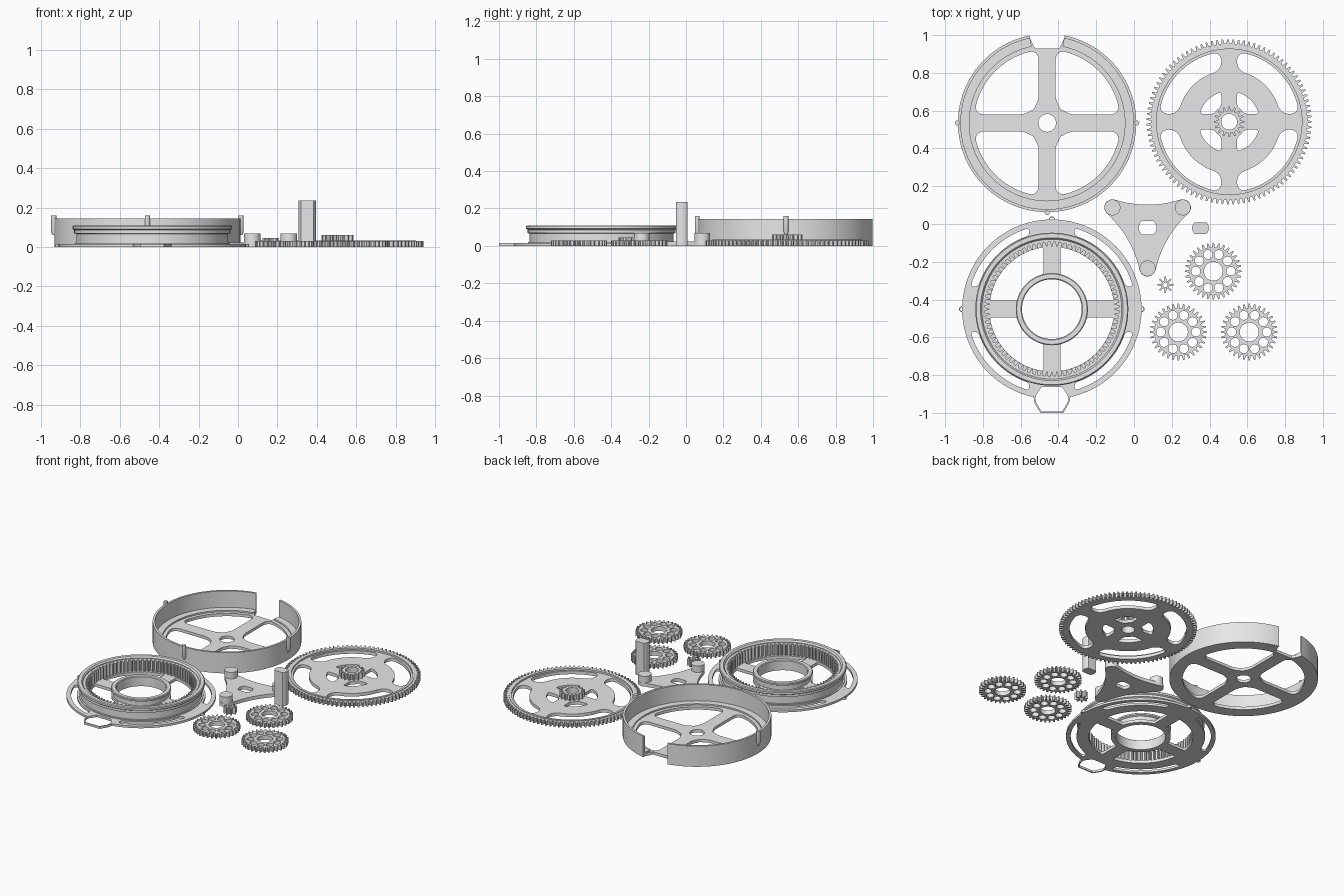
import bpy, bmesh
from math import sin, cos, asin, pi, radians, hypot, atan2, sqrt

cube = bpy.data.objects.get("Cube")
if cube:
    bpy.data.objects.remove(cube)

grey = bpy.data.materials.new("light grey plastic")
grey.use_nodes = True
grey.diffuse_color = (0.8, 0.8, 0.8, 1)
grey.node_tree.nodes["Principled BSDF"].inputs["Base Color"].default_value = grey.diffuse_color


# ---- outline helpers -------------------------------------------------
def polar(r, a):
    return (r * cos(a), r * sin(a))


def arc(r, start, end, n, cx=0, cy=0):
    pts = [polar(r, start + (end - start) * i / n) for i in range(n + 1)]
    return [(x + cx, y + cy) for x, y in pts]


def circle(r, n=96, cx=0, cy=0):
    return arc(r, 0, 2 * pi, n, cx, cy)[:-1]


def gear(teeth, root, tip):
    step = 2 * pi / teeth
    shape = ((-0.3, root), (-0.13, tip), (0.13, tip), (0.3, root))
    return [polar(r, (t + f) * step) for t in range(teeth) for f, r in shape]


def flatted(r, flat):
    """Circle with two flats facing front and back."""
    return [(x, max(-flat, min(flat, y))) for x, y in circle(r, 48)]


def windows(r0, r1, w, fillet):
    """Four rounded openings between spokes of half width w."""
    def point(r, side, inset):
        half = pi / 4 - asin(w / r)
        return (r, side * (half - min(inset / r, half * 0.98)))
    quarter = []
    for side, order in ((-1, 1), (1, -1)):
        inner = [(r0 + fillet * (1 - cos(t)), fillet * (1 - sin(t)))
                 for t in [pi / 2 * i / 6 for i in range(7)]]
        outer = [(r1 - (r - r0), inset) for r, inset in reversed(inner)]
        edge = [point(r, side, inset) for r, inset in inner + outer]
        if order == 1:
            quarter += edge
            a = edge[-1][1]
            quarter += [(r1, a * (1 - 2 * i / 16)) for i in range(1, 16)]
        else:
            quarter += edge[::-1]
            a = edge[0][1]
            quarter += [(r0, a * (1 - 2 * i / 16)) for i in range(1, 16)]
    return [[polar(r, a + pi / 4 + k * pi / 2) for r, a in quarter] for k in range(4)]


# ---- solid helpers ---------------------------------------------------
def finish(name, mesh, at):
    bm = bmesh.new()
    bm.from_mesh(mesh)
    bmesh.ops.remove_doubles(bm, verts=bm.verts, dist=0.0002)
    bmesh.ops.recalc_face_normals(bm, faces=bm.faces)
    bm.to_mesh(mesh)
    bm.free()
    mesh.materials.clear()
    mesh.materials.append(grey)
    ob = bpy.data.objects.new(name, mesh)
    ob.location = (at[0], at[1], 0)
    bpy.context.collection.objects.link(ob)
    bpy.ops.object.select_all(action="DESELECT")
    ob.select_set(True)
    bpy.context.view_layer.objects.active = ob
    bpy.ops.object.shade_smooth_by_angle(angle=radians(30))
    return ob


def plate(name, at, z0, z1, *outlines):
    """Extrude a flat outline; further outlines inside it become holes."""
    curve = bpy.data.curves.new(name, "CURVE")
    curve.dimensions = "2D"
    curve.fill_mode = "BOTH"
    curve.extrude = (z1 - z0) / 2
    for pts in outlines:
        spline = curve.splines.new("POLY")
        spline.points.add(len(pts) - 1)
        for p, (x, y) in zip(spline.points, pts):
            p.co = (x, y, 0, 1)
        spline.use_cyclic_u = True
    helper = bpy.data.objects.new(name + " outline", curve)
    bpy.context.collection.objects.link(helper)
    graph = bpy.context.evaluated_depsgraph_get()
    mesh = bpy.data.meshes.new_from_object(helper.evaluated_get(graph))
    bpy.data.objects.remove(helper)
    for v in mesh.vertices:
        v.co.z += (z0 + z1) / 2
    return finish(name, mesh, at)


def lathe(name, at, profile, start=0, end=2 * pi, n=96):
    """Turn a closed (radius, height) profile; part turns get end caps."""
    bm = bmesh.new()
    rings = [[bm.verts.new((*polar(r, a), z)) for r, z in profile]
             for a in [start + (end - start) * i / n for i in range(n + 1)]]
    m = len(profile)
    for a, b in zip(rings, rings[1:]):
        for j in range(m):
            k = (j + 1) % m
            bm.faces.new((a[j], b[j], b[k], a[k]))
    if end - start < 2 * pi - 0.01:
        bm.faces.new(rings[0])
        bm.faces.new(rings[-1])
    mesh = bpy.data.meshes.new(name)
    bm.to_mesh(mesh)
    bm.free()
    return finish(name, mesh, at)


# ---- drum housing: spoked floor, open wall, outer pegs ---------------
drum = (-0.46, 0.535)
gap = radians(12)
notched = arc(0.472, pi / 2 + gap, pi * 2.5 - gap, 96) + [(0.065, 0.395), (-0.065, 0.395)]
plate("housing_floor", drum, 0, 0.02, notched, circle(0.047, 32),
      *windows(0.1, 0.388, 0.045, 0.05))
lathe("housing_wall", drum,
      [(0.472, 0.0), (0.472, 0.145), (0.457, 0.145), (0.457, 0.03), (0.412, 0.03), (0.412, 0.0)],
      pi / 2 + gap * 0.95, pi * 2.5 - gap * 0.95)
for name, a in (("left", 0), ("right", pi), ("front", -pi / 2)):
    x, y = polar(0.475, a)
    lathe(name + "_housing_peg", (drum[0] + x, drum[1] + y),
          [(0.0, 0.06), (0.006, 0.06), (0.013, 0.075), (0.013, 0.16), (0.0, 0.16)], n=20)

# ---- large spur gear with sun pinion ---------------------------------
wheel = (0.504, 0.541)
plate("large_gear_rim", wheel, 0, 0.03, gear(95, 0.414, 0.437), circle(0.385))
plate("large_gear_web", wheel, 0, 0.022, circle(0.387), circle(0.042, 32),
      *windows(0.272, 0.372, 0.042, 0.045), *windows(0.09, 0.162, 0.042, 0.015))
lathe("large_gear_ridge", wheel, [(0.385, 0.02), (0.4, 0.02), (0.4, 0.034), (0.385, 0.034)])
plate("sun_pinion", wheel, 0.02, 0.06, gear(16, 0.06, 0.081), circle(0.042, 32))

# ---- ring gear: base, toothed ring, lipped rim, hub ------------------
ring = (-0.435, -0.451)
plate("ring_gear_floor", ring, 0, 0.02, circle(0.395), circle(0.16),
      *windows(0.19, 0.33, 0.045, 0.008))
plate("ring_gear_teeth", ring, 0.019, 0.095, circle(0.375), gear(80, 0.355, 0.332))
lathe("ring_gear_rim", ring,
      [(0.37, 0.01), (0.385, 0.01), (0.385, 0.065), (0.396, 0.07), (0.396, 0.086),
       (0.405, 0.092), (0.405, 0.105), (0.4, 0.11), (0.378, 0.11), (0.37, 0.1)])
lathe("ring_gear_hub", ring,
      [(0.158, 0.0), (0.18, 0.0), (0.18, 0.05), (0.191, 0.056), (0.191, 0.066),
       (0.186, 0.07), (0.163, 0.07), (0.158, 0.066)])

# ---- thin outer flange with peg eyes and hanging loop ----------------
cut = radians(11)
flange = arc(0.475, cut - pi / 2, pi * 1.5 - cut, 96) + [(-0.06, -0.406), (0.06, -0.406)]
plate("outer_flange", ring, 0, 0.015, flange, circle(0.385),
      *windows(0.408, 0.446, 0.12, 0.017))
for name, a in (("left", 0), ("right", pi), ("back", pi / 2)):
    x, y = polar(0.475, a)
    plate(name + "_flange_eye", (ring[0] + x, ring[1] + y), 0, 0.016,
          circle(0.016, 20), circle(0.011, 20))
side = [(0.06, -0.405), (0.09, -0.45), (0.097, -0.47), (0.09, -0.5), (0.06, -0.549)]
loop = side + [(-x, y) for x, y in reversed(side)]
plate("hanging_loop", ring, 0, 0.015, loop,
      [(x * 0.91, -0.477 + (y + 0.477) * 0.9) for x, y in loop])

# ---- planet carrier --------------------------------------------------
carrier = (0.072, -0.02)
corners = [radians(d) for d in (30, 150, 270)]
spread = radians(75)
outline = []
for i, a in enumerate(corners):
    px, py = polar(0.215, a)
    outline += arc(0.043, a - spread, a + spread, 16, px, py)
    b = corners[(i + 1) % 3]
    qx, qy = polar(0.215, b)
    sx, sy = outline[-1]
    ex, ey = arc(0.043, b - spread, b, 1, qx, qy)[0]
    cx, cy = polar(0.095, a + radians(60))
    for t in [k / 12 for k in range(1, 12)]:
        u = 1 - t
        outline.append((u * u * sx + 2 * u * t * cx + t * t * ex,
                        u * u * sy + 2 * u * t * cy + t * t * ey))
    plate("carrier_peg_%d" % (i + 1), (carrier[0] + px, carrier[1] + py), 0, 0.07,
          circle(0.042, 40))
plate("carrier_plate", carrier, 0, 0.024, outline, flatted(0.047, 0.036))

# ---- drive shaft and small drive gear --------------------------------
plate("drive_shaft", (0.352, -0.022), 0, 0.235, flatted(0.044, 0.031))
plate("drive_gear", (0.166, -0.322), 0, 0.045, gear(8, 0.022, 0.043), circle(0.012, 20))

# ---- three planet gears with lightening holes ------------------------
for i, at in enumerate(((0.42, -0.25), (0.235, -0.572), (0.61, -0.572))):
    holes = [circle(0.024, 20, *polar(0.093, 2 * pi * k / 10)) for k in range(10)]
    plate("planet_gear_%d" % (i + 1), at, 0, 0.03, gear(32, 0.127, 0.15),
          circle(0.05, 32), *holes)
